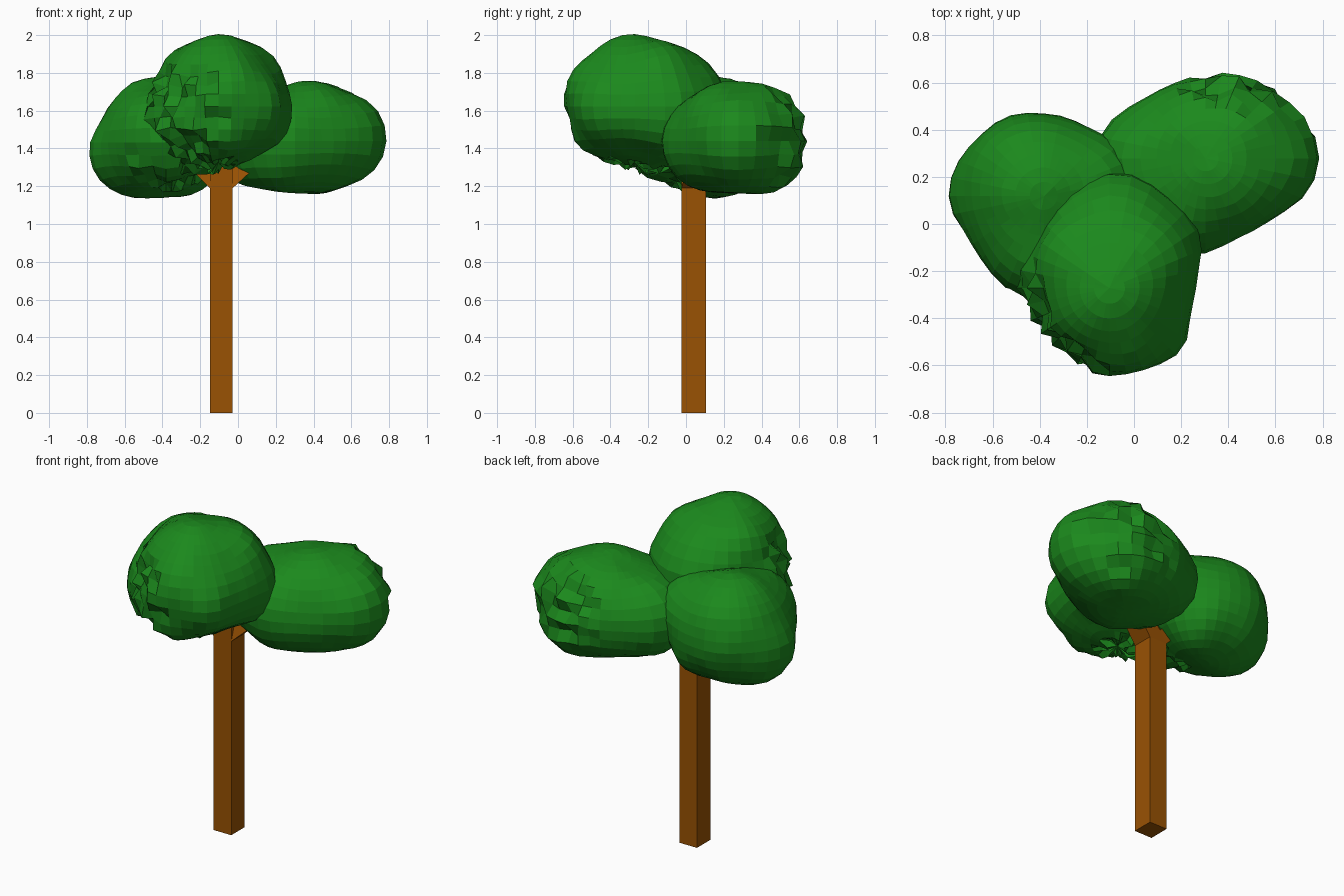
import bpy, bmesh, random
from mathutils import Vector, noise
from mathutils.bvhtree import BVHTree

random.seed(4)

cube = bpy.data.objects.get("Cube")
if cube:
    bpy.data.objects.remove(cube, do_unlink=True)


def make_material(name, rgb):
    mat = bpy.data.materials.new(name)
    mat.use_nodes = True
    colour = (*rgb, 1)
    mat.diffuse_color = colour
    mat.node_tree.nodes["Principled BSDF"].inputs["Base Color"].default_value = colour
    return mat


leaf_green = make_material("leaf_green", (0.011, 0.25, 0.012))
bark_brown = make_material("bark_brown", (0.32, 0.085, 0.001))


def finish(bm, name, mat):
    bmesh.ops.recalc_face_normals(bm, faces=bm.faces)
    mesh = bpy.data.meshes.new(name)
    bm.to_mesh(mesh)
    bm.free()
    mesh.materials.append(mat)
    obj = bpy.data.objects.new(name, mesh)
    bpy.context.collection.objects.link(obj)
    return obj


def beam(name, start, end, width, depth):
    """Square beam with level ends running from start to end."""
    bm = bmesh.new()
    bmesh.ops.create_cube(bm, size=1)
    for v in bm.verts:
        base = Vector(end if v.co.z > 0 else start)
        v.co = base + Vector((v.co.x * width, v.co.y * depth, 0))
    return finish(bm, name, bark_brown)


def foliage(name, lobes, rough_sides):
    """Sphere wrapped round the hull of several lobes, ragged on some sides."""
    hull = bmesh.new()
    for x, y, z, r in lobes:
        ball = bmesh.ops.create_icosphere(hull, subdivisions=3, radius=r)
        bmesh.ops.translate(hull, verts=ball["verts"], vec=(x, y, z))
    # Keep only the points, so that nothing lies inside the hull
    bmesh.ops.delete(hull, geom=hull.edges[:], context="EDGES_FACES")
    bmesh.ops.convex_hull(hull, input=hull.verts[:])
    tree = BVHTree.FromBMesh(hull)
    hull.free()

    centre = sum((Vector(l[:3]) for l in lobes), Vector()) / len(lobes)
    sides = [Vector(s).normalized() for s in rough_sides]
    bm = bmesh.new()
    bmesh.ops.create_uvsphere(bm, u_segments=32, v_segments=18, radius=1)
    for v in bm.verts:
        direction = v.co.normalized()
        hit = tree.ray_cast(centre, direction)[0]
        rough = max(direction.dot(s) for s in sides) > 0.75
        bump = 0.012 * noise.noise(hit * 5)
        if rough:
            bump += random.uniform(-0.045, 0.02)
        v.co = hit + direction * bump
    return finish(bm, name, leaf_green)


# Trunk and its two short branches
beam("trunk", (-0.088, 0.04, 0), (-0.088, 0.04, 1.42), 0.12, 0.13)
beam("left_branch", (-0.088, 0.04, 1.19), (0.12, 0.1, 1.38), 0.12, 0.13)
beam("right_branch", (-0.088, 0.04, 1.19), (-0.28, 0.08, 1.38), 0.12, 0.13)

# Three foliage clumps
foliage("front_foliage",
        [(-0.08, -0.1, 1.62, 0.32), (-0.1, -0.28, 1.7, 0.3),
         (-0.06, -0.43, 1.7, 0.21), (-0.08, -0.46, 1.51, 0.15),
         (-0.18, -0.46, 1.58, 0.16), (0.05, -0.42, 1.62, 0.19),
         (0.0, -0.15, 1.72, 0.25), (-0.24, -0.16, 1.78, 0.18),
         (-0.29, -0.25, 1.56, 0.21), (-0.22, -0.18, 1.46, 0.2),
         (0.05, -0.1, 1.6, 0.24)],
        [(-0.5, 0.1, -1), (-1, -0.4, -0.1), (-0.6, -1, -0.2)])
foliage("left_foliage",
        [(0.06, 0.28, 1.44, 0.23), (0.1, 0.17, 1.43, 0.24),
         (0.25, 0.14, 1.43, 0.27), (0.38, 0.25, 1.46, 0.3),
         (0.43, 0.36, 1.47, 0.28), (0.54, 0.28, 1.45, 0.25),
         (0.24, 0.34, 1.45, 0.27), (0.42, 0.41, 1.38, 0.22)],
        [(0.5, 1, 0.1)])
foliage("right_foliage",
        [(-0.42, 0.16, 1.46, 0.32), (-0.55, 0.14, 1.38, 0.24),
         (-0.4, -0.06, 1.46, 0.26), (-0.22, 0.15, 1.48, 0.25),
         (-0.32, 0.2, 1.38, 0.24)],
        [(0.3, -1, -0.4)])
